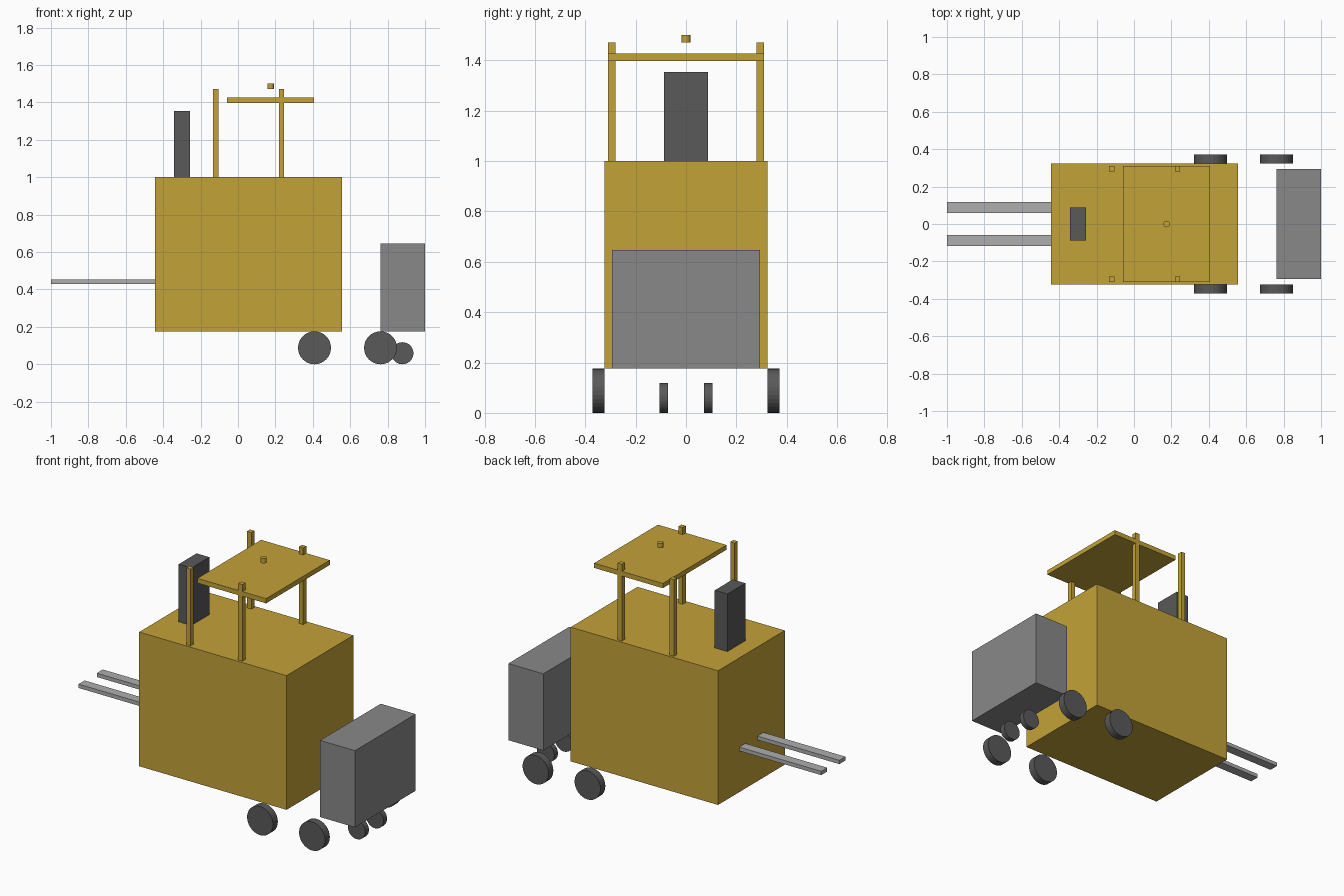
import bpy
import math

if "Cube" in bpy.data.objects:
    bpy.data.objects.remove(bpy.data.objects["Cube"], do_unlink=True)


def material(name, rgb):
    m = bpy.data.materials.new(name)
    m.use_nodes = True
    m.diffuse_color = (*rgb, 1)
    m.node_tree.nodes["Principled BSDF"].inputs["Base Color"].default_value = (*rgb, 1)
    return m


YELLOW = material("yellow paint", (0.55, 0.365, 0.04))
GREY = material("counterweight grey", (0.25, 0.25, 0.25))
STEEL = material("fork steel", (0.42, 0.42, 0.42))
DARK = material("dark rubber", (0.1, 0.1, 0.1))


def finish(name, mat):
    ob = bpy.context.object
    ob.name = ob.data.name = name
    ob.data.materials.append(mat)
    return ob


def box(name, x, y, z, mat):
    """Box from (low, high) ranges on each axis."""
    ranges = (x, y, z)
    bpy.ops.mesh.primitive_cube_add(size=1, location=[(a + b) / 2 for a, b in ranges])
    ob = finish(name, mat)
    for v in ob.data.vertices:
        v.co = [c * (b - a) for c, (a, b) in zip(v.co, ranges)]


def cylinder(name, centre, radius, depth, mat, sides=32, axis_y=False):
    bpy.ops.mesh.primitive_cylinder_add(
        vertices=sides, radius=radius, depth=depth, location=centre,
        rotation=(math.pi / 2 if axis_y else 0, 0, 0))
    finish(name, mat)


FLOOR = 0.1765
DECK = 1.0

# Body, rear counterweight and mast
box("body", (-0.444, 0.556), (-0.3235, 0.3235), (FLOOR, DECK), YELLOW)
box("counterweight", (0.763, 1.0), (-0.294, 0.294), (FLOOR, 0.647), GREY)
box("mast", (-0.342, -0.256), (-0.087, 0.087), (FLOOR, 1.353), DARK)

# Overhead guard and beacon
box("guard_roof", (-0.059, 0.407), (-0.309, 0.309), (1.398, 1.427), YELLOW)
cylinder("beacon", (0.174, 0, 1.4855), 0.0176, 0.029, YELLOW, sides=16)

# Mirrored pairs: forks, guard posts, wheels
for side, s in (("left", 1), ("right", -1)):
    box(f"{side}_fork", (-1.0, -0.444), sorted((s * 0.059, s * 0.1175)),
        (0.4295, 0.453), STEEL)
    for end, x in (("front", -0.12), ("rear", 0.2325)):
        box(f"{side}_{end}_post", (x - 0.0145, x + 0.0145),
            sorted((s * 0.2795, s * 0.309)), (DECK, 1.4705), YELLOW)
    for end, x in (("front", 0.409), ("rear", 0.762)):
        cylinder(f"{side}_{end}_wheel", (x, s * 0.347, 0.088), 0.088, 0.047,
                 DARK, axis_y=True)
    cylinder(f"{side}_caster", (0.879, s * 0.088, 0.059), 0.059, 0.035,
             DARK, axis_y=True)
